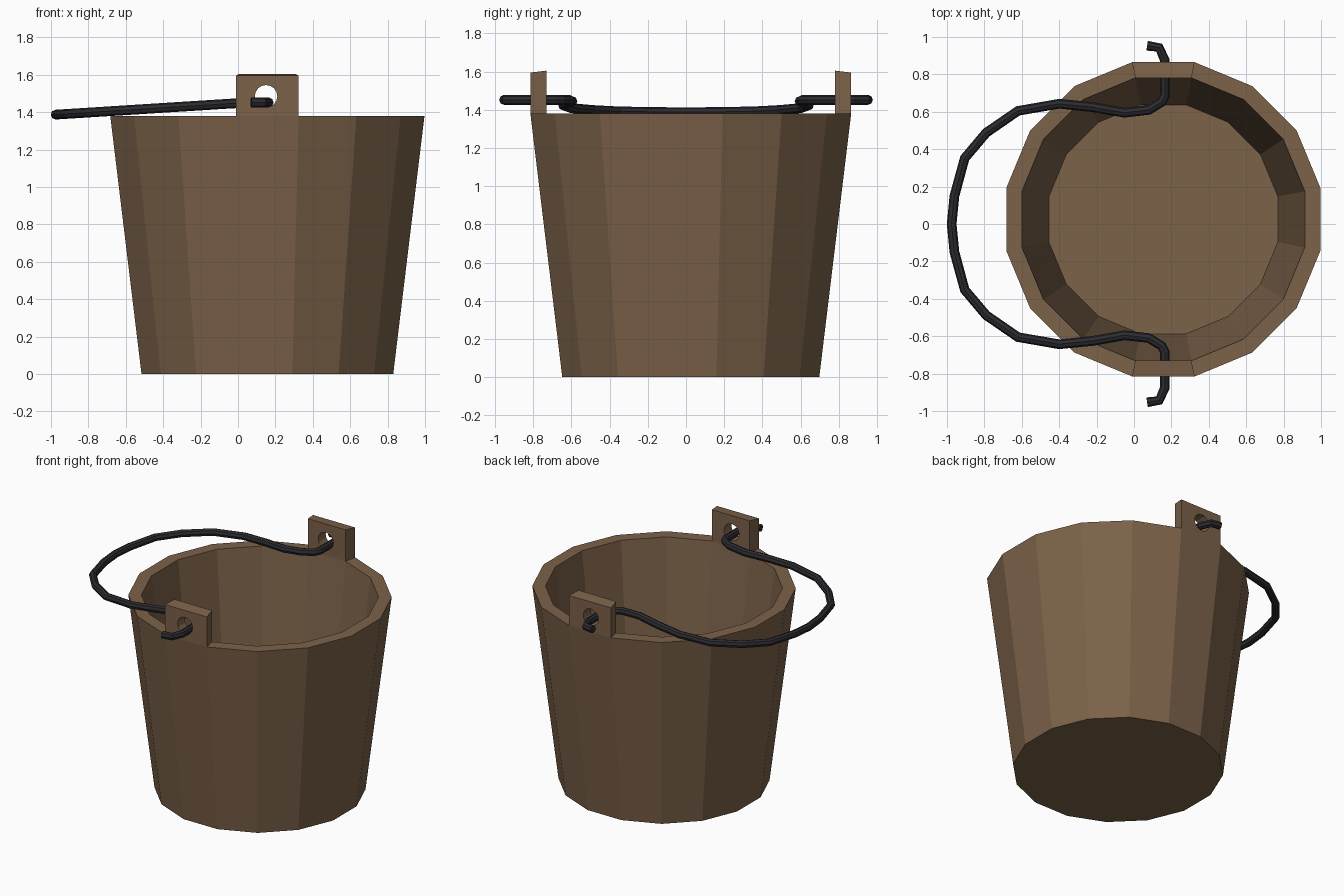
import bpy, bmesh, math
from mathutils import Vector

if "Cube" in bpy.data.objects:
    bpy.data.objects.remove(bpy.data.objects["Cube"])

CX, CY, SIDES = 0.157, 0.025, 16
TOP = 1.38


def material(name, rgb):
    m = bpy.data.materials.new(name)
    m.diffuse_color = (*rgb, 1)
    m.use_nodes = True
    m.node_tree.nodes["Principled BSDF"].inputs["Base Color"].default_value = m.diffuse_color
    return m


wood = material("brown_wood", (0.2, 0.122, 0.067))
iron = material("dark_iron", (0.024, 0.024, 0.03))


def finish(bm, name, mat):
    bmesh.ops.recalc_face_normals(bm, faces=bm.faces)
    me = bpy.data.meshes.new(name)
    bm.to_mesh(me)
    bm.free()
    me.materials.append(mat)
    ob = bpy.data.objects.new(name, me)
    bpy.context.collection.objects.link(ob)
    return ob


def strip(bm, a, b):
    n = len(a)
    for i in range(n):
        j = (i + 1) % n
        bm.faces.new((a[i], a[j], b[j], b[i]))


# Bucket: tapered 16-sided wall, hollow; rings given as (apothem, z)
bm = bmesh.new()
rings = []
for apothem, z in ((0.673, 0), (0.84, TOP), (0.756, TOP), (0.612, 0.16)):
    r = apothem / math.cos(math.pi / SIDES)
    angles = [(i + 0.5) * 2 * math.pi / SIDES for i in range(SIDES)]
    rings.append([bm.verts.new((CX + r * math.cos(a), CY + r * math.sin(a), z))
                  for a in angles])
for lower, upper in zip(rings, rings[1:]):
    strip(bm, lower, upper)
bm.faces.new(rings[0])
bm.faces.new(rings[-1])
finish(bm, "bucket", wood)


# Tabs: pierced plates standing on the rim
def tab(name, side):
    bm = bmesh.new()
    loops = []
    for dist, half_w, top in ((0.84, 0.167, 1.595), (0.756, 0.15, 1.605)):
        y = CY + side * dist
        mid, half_h = (top + TOP) / 2, (top - TOP) / 2
        plate, hole = [], []
        for k in range(16):
            u, v = math.cos(k * math.pi / 8), math.sin(k * math.pi / 8)
            m = max(abs(u), abs(v))
            plate.append(bm.verts.new((CX + u / m * half_w, y, mid + v / m * half_h)))
            hole.append(bm.verts.new((0.15 + u * 0.06, y, 1.485 + v * 0.06)))
        loops.append((plate, hole))
    (p0, h0), (p1, h1) = loops
    strip(bm, p0, h0)
    strip(bm, h0, h1)
    strip(bm, h1, p1)
    strip(bm, p1, p0)
    finish(bm, name, wood)


tab("front_tab", -1)
tab("back_tab", 1)

# Handle: bent wire, half path mirrored across y
half = [(0.07, 0.953), (0.135, 0.943), (0.165, 0.875), (0.165, 0.685),
        (0.148, 0.652), (0.08, 0.61), (-0.05, 0.595), (-0.22, 0.625),
        (-0.40, 0.643), (-0.62, 0.605), (-0.79, 0.488), (-0.905, 0.352),
        (-0.96, 0.15)]
path = half + [(-0.975, 0)] + [(x, -y) for x, y in reversed(half)]
curve = bpy.data.curves.new("handle_path", 'CURVE')
curve.dimensions = '3D'
curve.bevel_depth = 0.026
curve.bevel_resolution = 2
curve.use_fill_caps = True
spline = curve.splines.new('POLY')
spline.points.add(len(path) - 1)
for p, (x, y) in zip(spline.points, path):
    z = 1.452 if x > 0.06 else 1.452 + (x - 0.06) * 0.063
    p.co = (x, y, z, 1)
spline.use_smooth = False
temp = bpy.data.objects.new("handle_path", curve)
bpy.context.collection.objects.link(temp)
bpy.context.view_layer.update()
mesh = bpy.data.meshes.new_from_object(temp.evaluated_get(bpy.context.evaluated_depsgraph_get()))
bpy.data.objects.remove(temp)
mesh.materials.clear()
mesh.materials.append(iron)
bpy.context.collection.objects.link(bpy.data.objects.new("handle", mesh))
